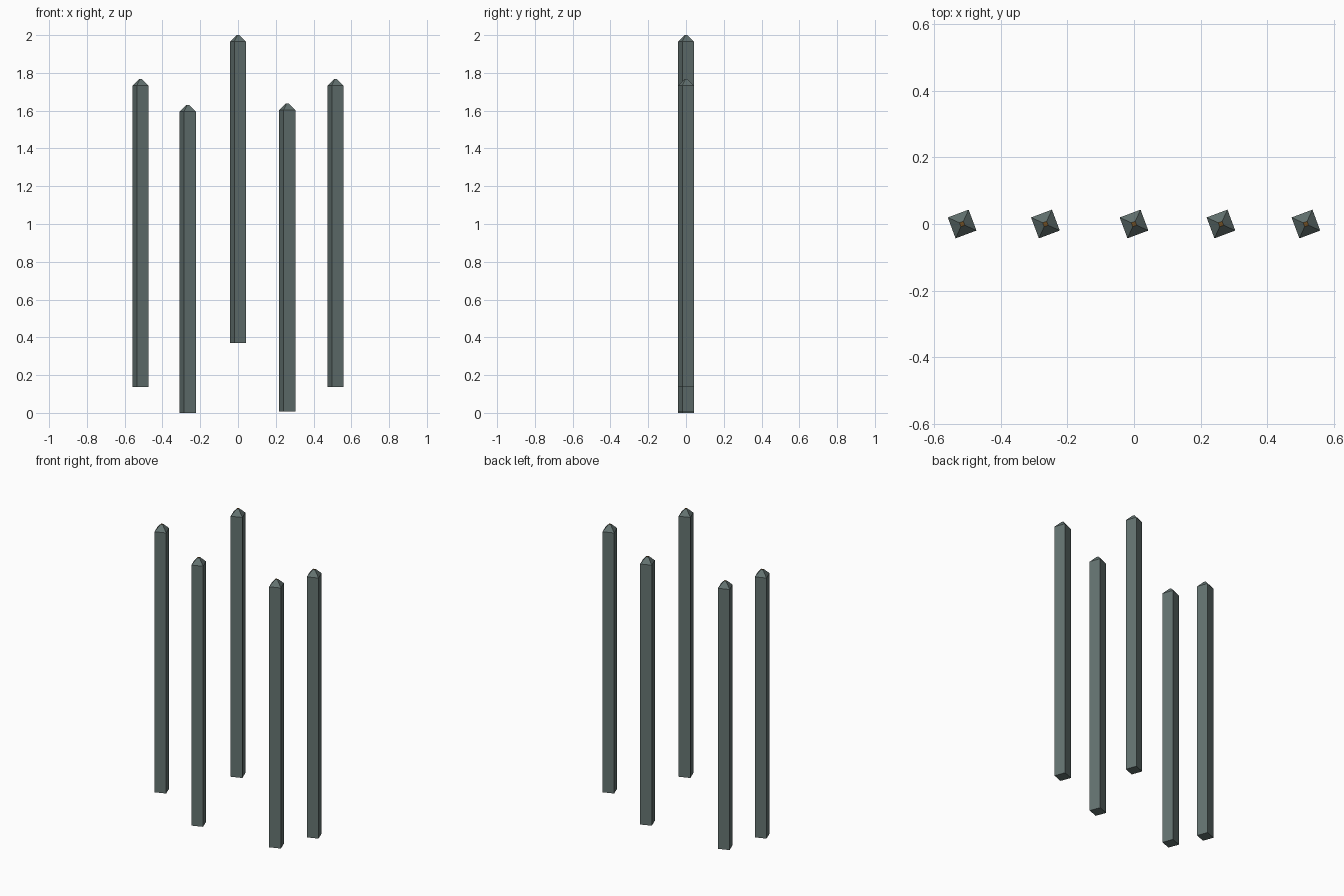
import bpy, bmesh, math

if "Cube" in bpy.data.objects:
    bpy.data.objects.remove(bpy.data.objects["Cube"])

def material(name, rgb):
    m = bpy.data.materials.new(name)
    m.diffuse_color = (*rgb, 1)
    m.use_nodes = True
    m.node_tree.nodes["Principled BSDF"].inputs["Base Color"].default_value = m.diffuse_color
    return m

iron = material("iron grey", (0.127, 0.171, 0.165))
rust = material("rust brown", (0.16, 0.075, 0.015))

HEIGHT, SHOULDER = 1.63, 1.595
RADIUS, TIP_RADIUS = 0.0473, 0.009
TURN = math.radians(65.5)

def bar(name, x, z):
    """Square bar, turned, with a blunt pyramid point and rusty tip face."""
    bm = bmesh.new()
    rings = []
    for r, h in ((RADIUS, 0), (RADIUS, SHOULDER), (TIP_RADIUS, HEIGHT)):
        rings.append([bm.verts.new((r * math.cos(TURN + i * math.pi / 2),
                                    r * math.sin(TURN + i * math.pi / 2), h))
                      for i in range(4)])
    for low, high in zip(rings, rings[1:]):
        for i in range(4):
            j = (i + 1) % 4
            bm.faces.new((low[i], low[j], high[j], high[i]))
    bm.faces.new(rings[0][::-1])
    bm.faces.new(rings[-1]).material_index = 1
    me = bpy.data.meshes.new(name)
    bm.to_mesh(me)
    bm.free()
    me.materials.append(iron)
    me.materials.append(rust)
    ob = bpy.data.objects.new(name, me)
    ob.location = (x, 0, z)
    bpy.context.collection.objects.link(ob)

# five bars at staggered heights
for name, x, z in (("outer_left_bar", -0.516, 0.137),
                   ("inner_left_bar", -0.266, 0.0),
                   ("centre_bar", 0.0, 0.37),
                   ("inner_right_bar", 0.261, 0.008),
                   ("outer_right_bar", 0.516, 0.137)):
    bar(name, x, z)
